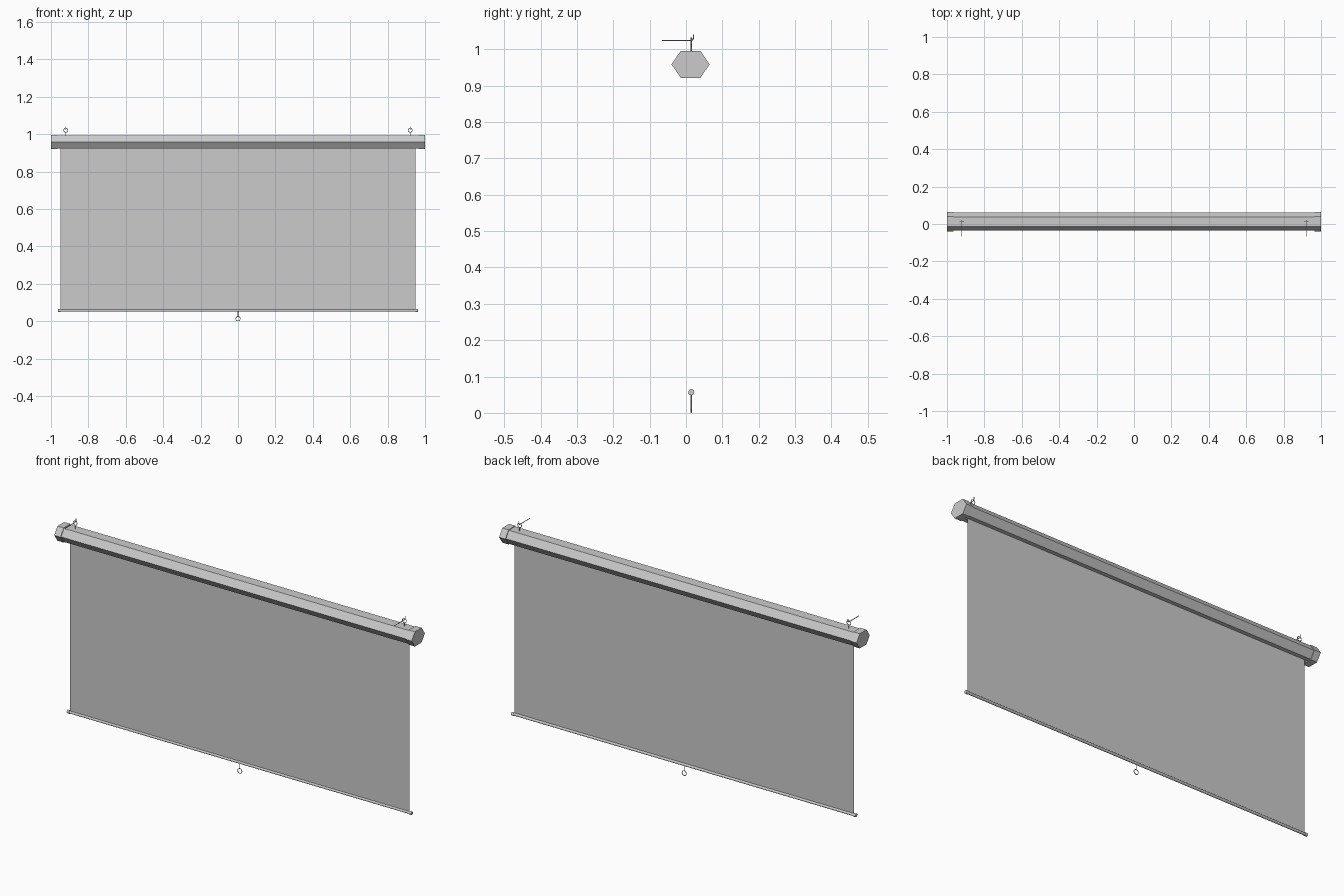
import bpy, bmesh, math
from mathutils import Vector, Matrix

if "Cube" in bpy.data.objects:
    bpy.data.objects.remove(bpy.data.objects["Cube"])

YC = 0.0125   # depth centre of the housing and screen
WIRE = 0.0017


def finish(name, bm, smooth=False):
    bmesh.ops.recalc_face_normals(bm, faces=bm.faces)
    me = bpy.data.meshes.new(name)
    bm.to_mesh(me)
    bm.free()
    ob = bpy.data.objects.new(name, me)
    bpy.context.collection.objects.link(ob)
    if smooth:
        bpy.context.view_layer.objects.active = ob
        ob.select_set(True)
        bpy.ops.object.shade_smooth_by_angle(angle=math.radians(40))
        ob.select_set(False)
    return ob


def prism(name, profile, x0, x1):
    """Extrude a (y, z) profile along x."""
    bm = bmesh.new()
    face = bm.faces.new([bm.verts.new((x0, y, z)) for y, z in profile])
    ext = bmesh.ops.extrude_face_region(bm, geom=[face], use_keep_orig=True)
    verts = [v for v in ext["geom"] if isinstance(v, bmesh.types.BMVert)]
    bmesh.ops.translate(bm, verts=verts, vec=(x1 - x0, 0, 0))
    return finish(name, bm)


def hexagon(half_d, half_flat, half_h, zc=0.9585):
    return [(YC - half_d, zc), (YC - half_flat, zc + half_h), (YC + half_flat, zc + half_h),
            (YC + half_d, zc), (YC + half_flat, zc - half_h), (YC - half_flat, zc - half_h)]


def rod(name, a, b, r, sides=12):
    a, b = Vector(a), Vector(b)
    rot = (b - a).to_track_quat('Z', 'Y').to_matrix().to_4x4()
    bm = bmesh.new()
    bmesh.ops.create_cone(bm, cap_ends=True, segments=sides, radius1=r, radius2=r,
                          depth=(b - a).length, matrix=Matrix.Translation((a + b) / 2) @ rot)
    return finish(name, bm, True)


def ring(name, x, z, r):
    bpy.ops.mesh.primitive_torus_add(location=(x, YC + 0.002, z), rotation=(math.pi / 2, 0, 0),
                                     major_radius=r, minor_radius=WIRE,
                                     major_segments=20, minor_segments=8)
    ob = bpy.context.object
    ob.name = name
    bpy.ops.object.shade_smooth_by_angle(angle=math.radians(40))


# Hexagonal housing with a slot along its underside
h = hexagon(0.0485, 0.0255, 0.034)
inner = hexagon(0.0455, 0.024, 0.031)
gap = 0.005
zo, zi = h[4][1], inner[4][1]
outer_path = [(YC - gap, zo), h[5], h[0], h[1], h[2], h[3], h[4], (YC + gap, zo)]
inner_path = [(YC + gap, zi), inner[4], inner[3], inner[2], inner[1], inner[0], inner[5], (YC - gap, zi)]
prism("housing", outer_path + inner_path, -0.966, 0.966)

# Screen sheet, a single flat surface
bm = bmesh.new()
bm.faces.new([bm.verts.new((x, YC + 0.001, z)) for x, z in
              ((-0.95, 0.057), (0.95, 0.057), (0.95, 0.95), (-0.95, 0.95))])
finish("screen", bm)

# Bottom weight bar and pull ring
Y = YC + 0.002
rod("bottom_bar", (-0.955, Y, 0.057), (0.955, Y, 0.057), 0.0065, 16)
rod("pull_stem", (0, Y, 0.026), (0, Y, 0.052), WIRE, 8)
ring("pull_ring", 0, 0.0135, 0.0118)

for s, side in ((-1, "left"), (1, "right")):
    # End cap and bar tip
    prism(side + "_end_cap", hexagon(0.0525, 0.027, 0.037), s * 0.965, s * 1.0)
    rod(side + "_bar_tip", (s * 0.95, Y, 0.057), (s * 0.963, Y, 0.057), 0.0085, 16)
    # Hanging eye
    x = s * 0.921
    rod(side + "_eye_stem", (x, Y, 0.985), (x, Y, 1.01), WIRE, 8)
    ring(side + "_eye_ring", x, 1.0205, 0.0108)
    # Bent hook passing through the eye
    cu = bpy.data.curves.new(side + "_hook", 'CURVE')
    cu.dimensions = '3D'
    cu.bevel_depth = WIRE
    cu.bevel_resolution = 2
    cu.use_fill_caps = True
    sp = cu.splines.new('POLY')
    pts = [(-0.066, 1.0245), (0.014, 1.0245), (0.0185, 1.0265), (0.0205, 1.031), (0.0205, 1.041)]
    sp.points.add(len(pts) - 1)
    for p, (y, z) in zip(sp.points, pts):
        p.co = (x, y, z, 1)
    bpy.context.collection.objects.link(bpy.data.objects.new(side + "_hook", cu))
